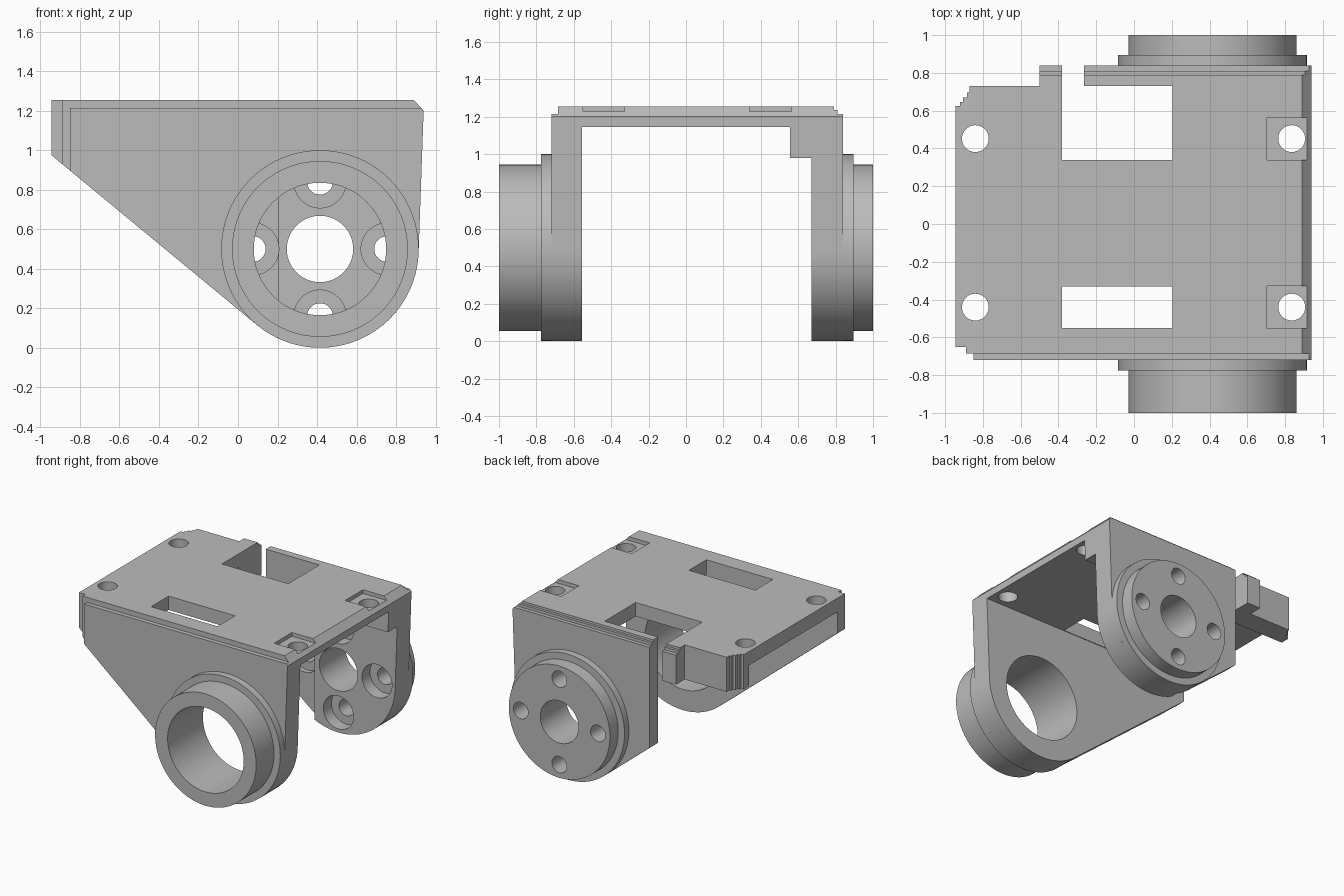
import bpy, bmesh, math
from mathutils import Vector, Matrix

if "Cube" in bpy.data.objects:
    bpy.data.objects.remove(bpy.data.objects["Cube"])

grey = bpy.data.materials.new("plain_grey")
grey.use_nodes = True
grey.diffuse_color = (0.5, 0.5, 0.5, 1)
grey.node_tree.nodes["Principled BSDF"].inputs["Base Color"].default_value = (0.5, 0.5, 0.5, 1)

CX, CZ, R = 0.415, 0.5, 0.5          # pivot axis and lobe radius


def finish(name, bm):
    bmesh.ops.recalc_face_normals(bm, faces=bm.faces)
    mesh = bpy.data.meshes.new(name)
    bm.to_mesh(mesh)
    bm.free()
    mesh.materials.append(grey)
    ob = bpy.data.objects.new(name, mesh)
    bpy.context.collection.objects.link(ob)
    return ob


def box(x0, x1, y0, y1, z0, z1):
    bm = bmesh.new()
    bmesh.ops.create_cube(bm, size=1)
    lo, hi = Vector((x0, y0, z0)), Vector((x1, y1, z1))
    for v in bm.verts:
        v.co = (lo + hi) / 2 + v.co * (hi - lo)
    return finish("cutter", bm)


def cylinder(name, x, y, z, r, depth, along_y=True, segments=96):
    bm = bmesh.new()
    bmesh.ops.create_cone(bm, cap_ends=True, segments=segments, radius1=r, radius2=r, depth=depth)
    turn = Matrix.Rotation(math.pi / 2, 4, "X") if along_y else Matrix()
    bmesh.ops.transform(bm, matrix=Matrix.Translation((x, y, z)) @ turn, verts=bm.verts)
    return finish(name, bm)


def y_cylinder(name, r, y0, y1, x=CX, z=CZ, segments=96):
    return cylinder(name, x, (y0 + y1) / 2, z, r, y1 - y0, True, segments)


def cut(ob, cutter):
    mod = ob.modifiers.new("cut", "BOOLEAN")
    mod.operation, mod.solver, mod.object = "DIFFERENCE", "EXACT", cutter
    bpy.context.view_layer.objects.active = ob
    bpy.ops.object.modifier_apply(modifier=mod.name)
    bpy.data.objects.remove(cutter)


# Bracket: side profile with a round lobe, extruded front to back
outline = [(-0.945, 0.975), (-0.945, 1.255), (0.89, 1.255), (0.94, 1.2)]
for i in range(37):
    a = math.radians(-129.6 * i / 36)
    outline.append((CX + R * math.cos(a), CZ + R * math.sin(a)))
bm = bmesh.new()
face = bm.faces.new([bm.verts.new((x, -0.72, z)) for x, z in outline])
side = bmesh.ops.extrude_face_region(bm, geom=[face])
bmesh.ops.translate(bm, vec=(0, 1.56, 0),
                    verts=[g for g in side["geom"] if isinstance(g, bmesh.types.BMVert)])
bracket = finish("bracket", bm)

# Hollow between the walls, and the stepped inner side of the back wall
cut(bracket, box(-2, 2, -0.555, 0.555, -1, 1.145))
cut(bracket, box(-2, 2, 0.5, 0.67, -1, 0.98))
cut(bracket, box(-2, 0.205, 0.6, 0.73, -1, 0.98))
cut(bracket, box(-2, -0.265, 0.7, 1, -1, 0.98))

# Slot, notch and gap in the top plate
cut(bracket, box(-0.38, 0.205, -0.55, -0.33, 1, 2))
cut(bracket, box(-0.38, 0.205, 0.34, 0.73, 0.9, 2))
cut(bracket, box(-0.38, -0.265, 0.7, 1, 0.9, 2))
cut(bracket, box(-2, -0.5, 0.73, 1, 0.5, 2))

# Stepped corners at the low-x end
for x, y in [(-0.92, 0.625), (-0.905, 0.645), (-0.885, 0.67), (-0.87, 0.695)]:
    cut(bracket, box(-2, x, y, 1, 0.5, 2))
for x, y in [(-0.89, -0.65), (-0.85, -0.685)]:
    cut(bracket, box(-2, x, -1, y, 0.5, 2))

# Stepped upper edges on the front and back
cut(bracket, box(-2, 2, -1, -0.685, 1.215, 2))
cut(bracket, box(-2, 2, 0.79, 1, 1.237, 2))
cut(bracket, box(-2, 2, 0.81, 1, 1.215, 2))

# Screw holes with square pockets at the high-x end
for y in (-0.44, 0.452):
    cut(bracket, box(0.705, 0.915, y - 0.112, y + 0.112, 1.225, 2))
    for x in (-0.84, 0.835):
        cut(bracket, cylinder("cutter", x, y, 1.2, 0.071, 0.5, False, 48))

# Bosses on the outside of both walls
front_flange = y_cylinder("front_flange", R, -0.775, -0.72)
front_boss = y_cylinder("front_boss", 0.445, -1.0, -0.775)
back_flange = y_cylinder("back_flange", R, 0.84, 0.895)
back_boss = y_cylinder("back_boss", 0.445, 0.895, 1.0)

# Large bore through the front, small bore and bolt circle through the back
for part in (bracket, front_flange, front_boss):
    cut(part, y_cylinder("cutter", 0.335, -1.2, -0.4))
for part in (bracket, back_flange, back_boss):
    cut(part, y_cylinder("cutter", 0.168, 0.4, 1.2))
    for i in range(4):
        a = i * math.pi / 2
        x, z = CX + 0.34 * math.cos(a), CZ + 0.34 * math.sin(a)
        cut(part, y_cylinder("cutter", 0.065, 0.6, 1.2, x, z, 32))
        if part is bracket:
            cut(part, y_cylinder("cutter", 0.132, 0.6, 0.77, x, z, 48))

# Smooth round surfaces, sharp edges elsewhere
bpy.ops.object.select_all(action="DESELECT")
for part in (bracket, front_flange, front_boss, back_flange, back_boss):
    part.select_set(True)
bpy.context.view_layer.objects.active = bracket
bpy.ops.object.shade_smooth_by_angle(angle=math.radians(30))
